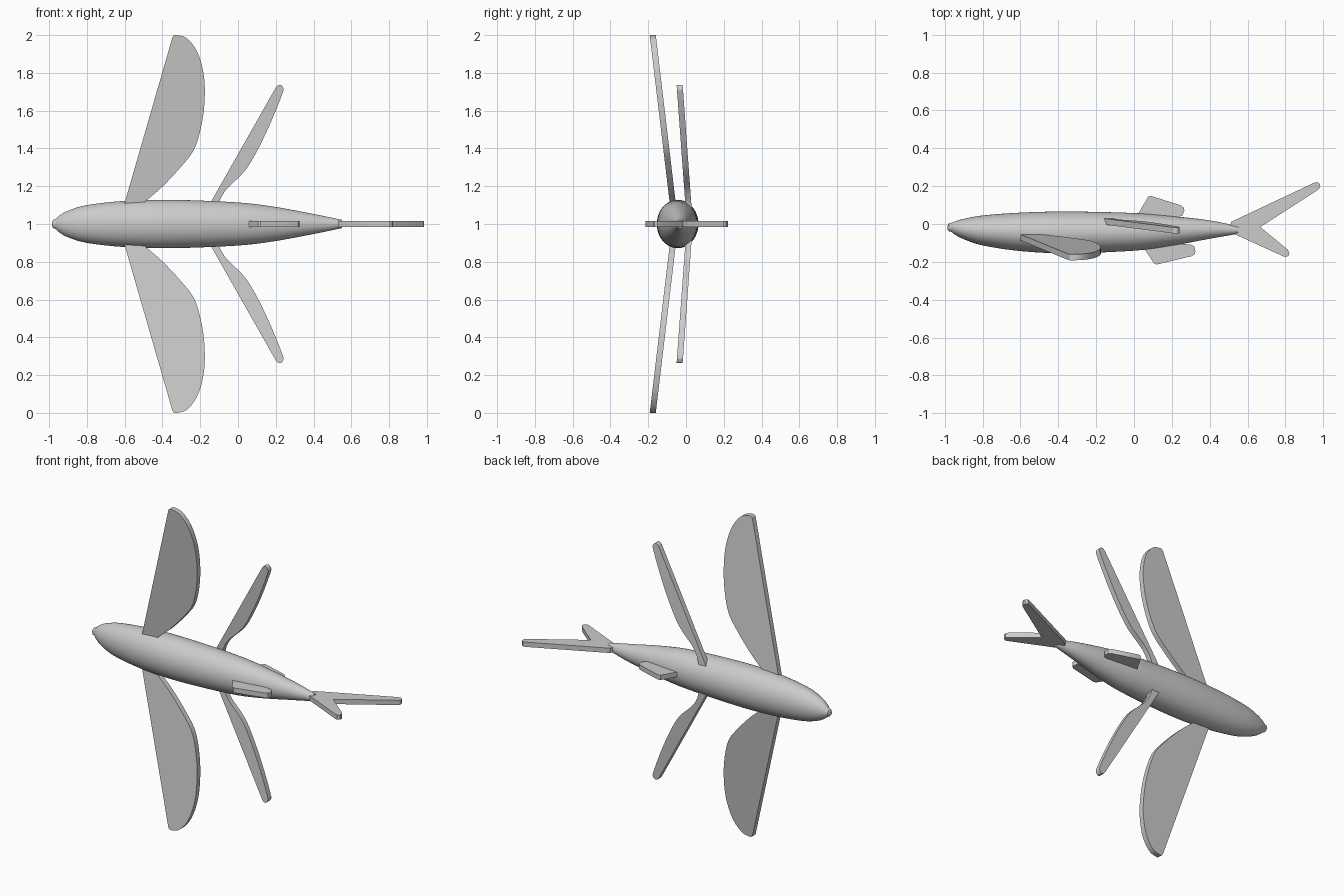
import bpy, bmesh, math

if "Cube" in bpy.data.objects:
    bpy.data.objects.remove(bpy.data.objects["Cube"])


def spline(pts, n=5):
    """Catmull-Rom curve through points of any dimension."""
    p = [pts[0]] + list(pts) + [pts[-1]]
    out = []
    for i in range(1, len(p) - 2):
        for k in range(n):
            t = k / n
            out.append(tuple(
                0.5 * (2 * b + (c - a) * t + (2 * a - 5 * b + 4 * c - d) * t * t
                       + (3 * b - a - 3 * c + d) * t ** 3)
                for a, b, c, d in zip(p[i - 1], p[i], p[i + 1], p[i + 2])))
    return out + [tuple(pts[-1])]


def finish(name, bm, angle):
    bmesh.ops.recalc_face_normals(bm, faces=bm.faces)
    me = bpy.data.meshes.new(name)
    bm.to_mesh(me)
    bm.free()
    ob = bpy.data.objects.new(name, me)
    bpy.context.collection.objects.link(ob)
    bpy.ops.object.select_all(action='DESELECT')
    ob.select_set(True)
    bpy.context.view_layer.objects.active = ob
    bpy.ops.object.shade_smooth_by_angle(angle=math.radians(angle))
    return ob


def plate(name, outline, place):
    """Flat plate: place(u, v, side) puts an outline point on one face."""
    bm = bmesh.new()
    a = [bm.verts.new(place(u, v, -1)) for u, v in outline]
    b = [bm.verts.new(place(u, v, 1)) for u, v in outline]
    bm.faces.new(a)
    bm.faces.new(b[::-1])
    n = len(a)
    for i in range(n):
        j = (i + 1) % n
        bm.faces.new((a[i], a[j], b[j], b[i]))
    return finish(name, bm, 30)


# Fuselage: oval rings lofted along x (x, half height in z, y top, y bottom)
stations = [
    (-0.965, 0.027, 0.006, -0.042), (-0.945, 0.045, 0.014, -0.057),
    (-0.9, 0.07, 0.027, -0.08), (-0.8, 0.1, 0.045, -0.113),
    (-0.6, 0.122, 0.06, -0.143), (-0.35, 0.128, 0.066, -0.155),
    (0.0, 0.114, 0.058, -0.141), (0.2, 0.09, 0.042, -0.115),
    (0.4, 0.053, 0.019, -0.078), (0.55, 0.022, -0.012, -0.052)]
nose = [(-0.985, 0.012, -0.008, -0.03), (-0.978, 0.022, 0.003, -0.038)]
SEG = 48
bm = bmesh.new()
rings = []
for x, rz, top, bot in nose + spline(stations):
    cy, ry = (top + bot) / 2, (top - bot) / 2
    rings.append([bm.verts.new((x, cy + ry * math.cos(k * math.tau / SEG),
                                1 + rz * math.sin(k * math.tau / SEG)))
                  for k in range(SEG)])
for r, s in zip(rings, rings[1:]):
    for k in range(SEG):
        j = (k + 1) % SEG
        bm.faces.new((r[k], r[j], s[j], s[k]))
bm.faces.new(rings[0])
bm.faces.new(rings[-1][::-1])
finish("body", bm, 35)

# Wing outlines in x and height above the body axis
main = [(-0.5, 0.08), (-0.615, 0.06), (-0.348, 0.985)] + spline([
    (-0.342, 0.996), (-0.325, 1.0), (-0.27, 0.982), (-0.215, 0.91),
    (-0.183, 0.8), (-0.176, 0.68), (-0.19, 0.54), (-0.23, 0.4),
    (-0.3, 0.305), (-0.4, 0.198), (-0.49, 0.12)])
rear = [(-0.11, 0.08), (-0.17, 0.07), (0.2, 0.722)] + spline([
    (0.208, 0.732), (0.225, 0.737), (0.238, 0.722), (0.235, 0.69),
    (0.17, 0.53), (0.1, 0.385), (0.035, 0.28), (-0.06, 0.185), (-0.097, 0.125)])

# Mirrored wing pairs, each swept back in y toward the tips
for side, label in ((1, "upper"), (-1, "lower")):
    plate(label + "_main_wing", main,
          lambda x, h, t: (x, -0.057 - 0.119 * h + 0.016 * t, 1 + side * h))
    plate(label + "_rear_wing", rear,
          lambda x, h, t: (x, 0.02 - 0.073 * h + 0.016 * t, 1 + side * h))


# Small fins and forked tail lie flat in the x-y plane
def flat(x, y, t):
    return (x, y, 1 + 0.015 * t)


plate("back_fin", [(0.05, 0.0), (0.02, 0.05), (0.075, 0.145), (0.09, 0.148),
                   (0.25, 0.098), (0.264, 0.085), (0.266, 0.07),
                   (0.256, 0.045), (0.24, 0.038), (0.2, 0.03)], flat)
plate("belly_fin", [(0.1, -0.06), (0.045, -0.115), (0.105, -0.208), (0.12, -0.214),
                    (0.305, -0.17), (0.32, -0.16), (0.325, -0.145),
                    (0.318, -0.118), (0.3, -0.109), (0.2, -0.1)], flat)
plate("tail_fork", [(0.5, -0.025), (0.515, 0.012), (0.95, 0.217), (0.967, 0.222),
                    (0.981, 0.213), (0.985, 0.198), (0.975, 0.182),
                    (0.668, -0.016), (0.812, -0.135), (0.821, -0.15),
                    (0.818, -0.166), (0.805, -0.174), (0.79, -0.171),
                    (0.53, -0.053)], flat)
